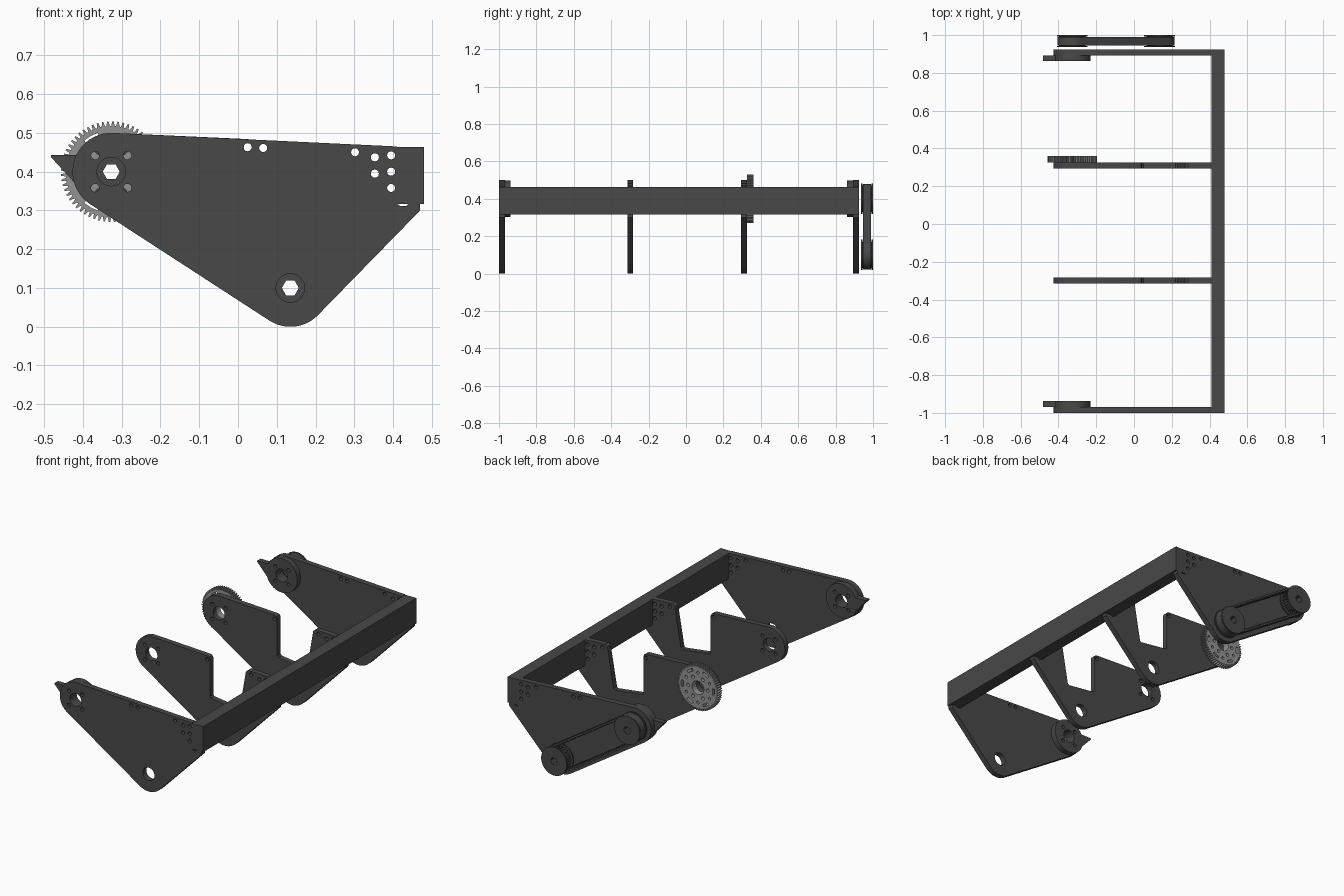
import bpy, bmesh, math
from mathutils import Matrix

if "Cube" in bpy.data.objects:
    bpy.data.objects.remove(bpy.data.objects["Cube"])

PIVOT = (-0.327, 0.4)
LOWER = (0.135, 0.1)


def material(name, v):
    m = bpy.data.materials.new(name)
    m.diffuse_color = (v, v, v, 1)
    m.use_nodes = True
    m.node_tree.nodes["Principled BSDF"].inputs["Base Color"].default_value = m.diffuse_color
    return m


DARK = material("dark grey", 0.065)
LIGHT = material("light grey", 0.29)


def arc(c, r, a0, a1, n=20):
    """Points on an arc in the x-z plane, angles in degrees."""
    return [(c[0] + r * math.cos(math.radians(a0 + (a1 - a0) * i / n)),
             c[1] + r * math.sin(math.radians(a0 + (a1 - a0) * i / n))) for i in range(n + 1)]


def circle(c, r, n=24):
    return arc(c, r, 0, 360, n)[:-1]


def around(c, r, count, start=0):
    return arc(c, r, start, start + 360, count)[:-1]


def sheet(name, loops, y0, y1, mat=DARK):
    """Fill an outline with holes and give it thickness from y0 to y1."""
    cu = bpy.data.curves.new(name, 'CURVE')
    cu.dimensions = '2D'
    cu.fill_mode = 'BOTH'
    cu.extrude = (y1 - y0) / 2
    for pts in loops:
        s = cu.splines.new('POLY')
        s.points.add(len(pts) - 1)
        for p, (x, z) in zip(s.points, pts):
            p.co = (x, z, 0, 1)
        s.use_cyclic_u = True
    tmp = bpy.data.objects.new(name + "_outline", cu)
    bpy.context.collection.objects.link(tmp)
    bpy.context.view_layer.update()
    dg = bpy.context.evaluated_depsgraph_get()
    me = bpy.data.meshes.new_from_object(tmp.evaluated_get(dg))
    bpy.data.objects.remove(tmp)
    me.transform(Matrix.Translation((0, (y0 + y1) / 2, 0)) @ Matrix.Rotation(math.pi / 2, 4, 'X'))
    bm = bmesh.new()
    bm.from_mesh(me)
    bmesh.ops.remove_doubles(bm, verts=bm.verts, dist=1e-5)
    bmesh.ops.recalc_face_normals(bm, faces=bm.faces)
    bm.to_mesh(me)
    bm.free()
    me.materials.clear()
    me.materials.append(mat)
    ob = bpy.data.objects.new(name, me)
    bpy.context.collection.objects.link(ob)
    bpy.ops.object.select_all(action='DESELECT')
    ob.select_set(True)
    bpy.context.view_layer.objects.active = ob
    bpy.ops.object.shade_smooth_by_angle(angle=math.radians(25))
    return ob


def hexagon(c):
    return circle(c, 0.022, 6)


# Side plates: two full outer ones, two inner ones with a notch in the top edge
body = arc(PIVOT, 0.1, 87, 237) + arc(LOWER, 0.1, 237, 315)
tube_corner = [(0.47, 0.3), (0.47, 0.317), (0.44, 0.317), (0.435, 0.312), (0.418, 0.312),
               (0.41, 0.317), (0.41, 0.465)]
notch = [(0.285, 0.471), (0.27, 0.46), (0.23, 0.232), (0.22, 0.226), (0.05, 0.248), (0.042, 0.256),
         (0.042, 0.468), (0.037, 0.479), (0.026, 0.484)]
bearing_holes = [circle(PIVOT, 0.037), circle(LOWER, 0.037)]
bolt_ring = [circle(p, 0.0105, 12) for p in around(PIVOT, 0.059, 4, 45)]
rivets = [(0.025, 0.463), (0.302, 0.45), (0.353, 0.437), (0.353, 0.395),
          (0.395, 0.442), (0.395, 0.4), (0.395, 0.358)]
rivet_holes = [circle(p, 0.0105, 12) for p in rivets]
holes = bearing_holes + bolt_ring + rivet_holes

for name, y in (("front", -1.0), ("back", 0.893)):
    sheet(name + "_outer_plate", [body + tube_corner] + holes + [circle((0.065, 0.461), 0.0105, 12)],
          y, y + 0.032)
for name, y in (("front", -0.314), ("back", 0.294)):
    sheet(name + "_inner_plate", [body + tube_corner + notch] + holes, y, y + 0.031)

# Pointed hooks on the inside of the outer plates
hook = arc(PIVOT, 0.098, 154, -162, 40) + [(-0.482, 0.437), (-0.482, 0.443)]
for name, y in (("front", -0.968), ("back", 0.862)):
    sheet(name + "_hook", [hook, circle(PIVOT, 0.037)] + bolt_ring, y, y + 0.031)

# Cross tube joining the plates
sheet("cross_tube", [[(0.41, 0.317), (0.48, 0.317), (0.48, 0.463), (0.41, 0.463)]], -1.0, 0.925)

# Spur gear with lightening holes
TEETH = 60
rim = []
for i in range(TEETH):
    for f, r in ((0, 0.118), (0.3, 0.118), (0.5, 0.13), (0.8, 0.13)):
        rim += arc(PIVOT, r, 360 * (i + f) / TEETH, 0, 1)[:1]
slots = [arc(PIVOT, 0.106, a - 11, a + 11, 6) + arc(PIVOT, 0.092, a + 11, a - 11, 6)
         for a in range(0, 360, 60)]
gear_holes = [circle(p, 0.01, 12) for p in around(PIVOT, 0.062, 6)]
gear_holes += [circle(p, 0.008, 12) for p in around(PIVOT, 0.085, 6, 30)]
sheet("gear", [rim, circle(PIVOT, 0.038)] + slots + gear_holes, 0.325, 0.36, LIGHT)

# Belt pulleys: toothed core between two flanges
for name, c in (("upper", PIVOT), ("lower", LOWER)):
    core = []
    for i in range(24):
        for f, r in ((0, 0.062), (0.45, 0.062), (0.5, 0.07), (0.95, 0.07)):
            core += arc(c, r, 15 * (i + f), 0, 1)[:1]
    sheet(name + "_pulley_core", [core, hexagon(c)], 0.942, 0.993)
    for side, y in (("front", 0.936), ("back", 0.993)):
        sheet(f"{name}_pulley_{side}_flange", [circle(c, 0.081, 36), hexagon(c)], y, y + 0.007)

# Belt: stadium-shaped band, with teeth along the inside of both straight runs
def stadium(r):
    return arc(PIVOT, r, 57, 237) + arc(LOWER, r, 237, 417)


sheet("belt", [stadium(0.079), stadium(0.07)], 0.946, 0.989)
dx, dz = LOWER[0] - PIVOT[0], LOWER[1] - PIVOT[1]
length = math.hypot(dx, dz)
ux, uz = dx / length, dz / length
teeth = []
for s in (-1, 1):
    for i in range(28):
        t = length * (i + 0.5) / 28
        teeth.append([(PIVOT[0] + ux * (t + a) - uz * s * b, PIVOT[1] + uz * (t + a) + ux * s * b)
                      for a, b in ((-0.005, 0.0705), (0.005, 0.0705), (0.003, 0.064), (-0.003, 0.064))])
sheet("belt_teeth", teeth, 0.946, 0.989)
